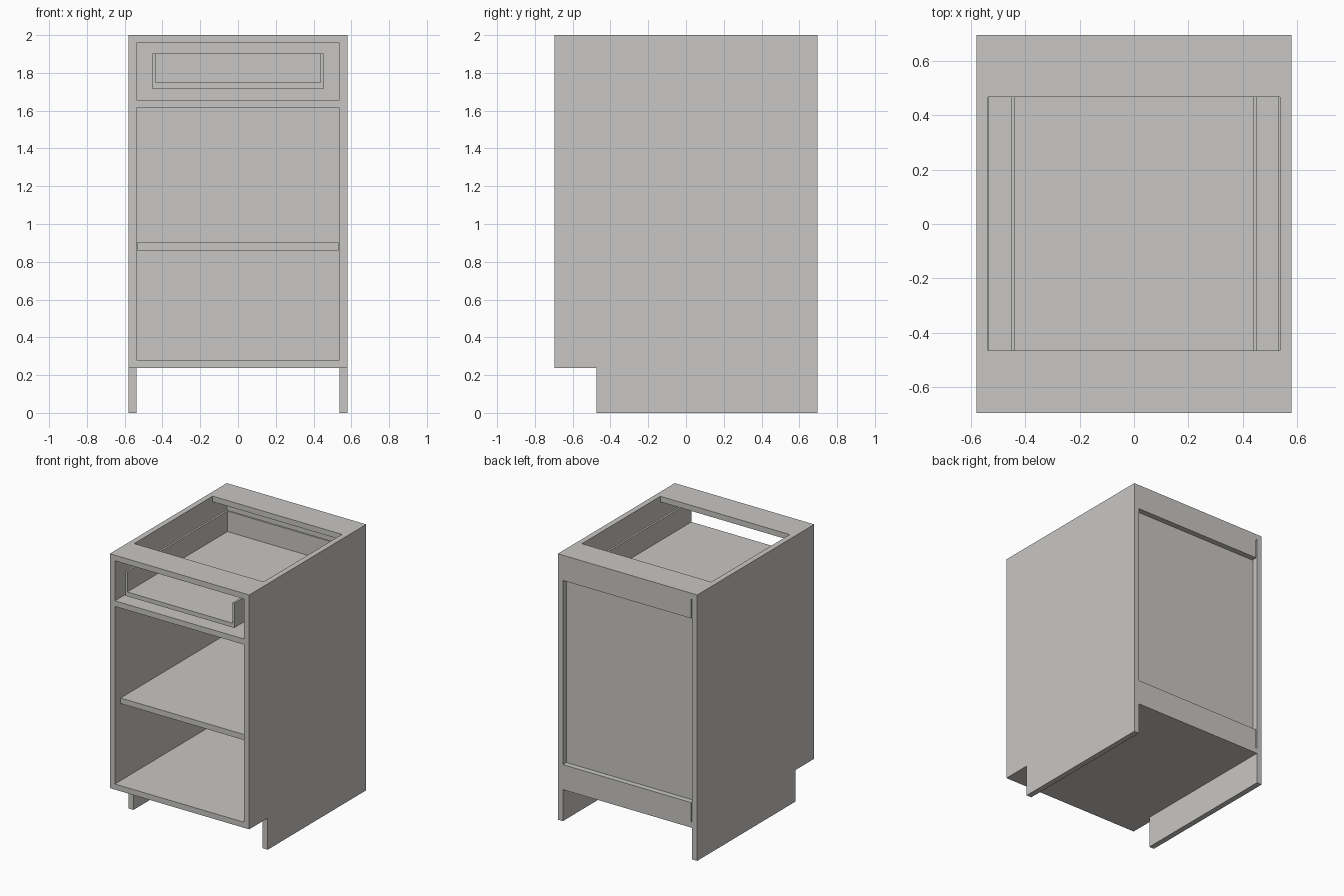
import bpy, bmesh

if "Cube" in bpy.data.objects:
    bpy.data.objects.remove(bpy.data.objects["Cube"])

# Overall dimensions
W, D, H = 0.58, 0.695, 2.0      # half width, half depth, height
T = 0.042                       # board thickness
KICK_Z, KICK_Y = 0.237, -0.475  # toe notch
IN = W - T                      # inner half width

grey = bpy.data.materials.new("light_grey_board")
grey.diffuse_color = (0.575, 0.567, 0.55, 1)
grey.use_nodes = True
grey.node_tree.nodes["Principled BSDF"].inputs["Base Color"].default_value = grey.diffuse_color


def finish(name, bm):
    bmesh.ops.recalc_face_normals(bm, faces=bm.faces)
    mesh = bpy.data.meshes.new(name)
    bm.to_mesh(mesh)
    bm.free()
    mesh.materials.append(grey)
    obj = bpy.data.objects.new(name, mesh)
    bpy.context.collection.objects.link(obj)
    return obj


def board(name, x, y, z):
    """Box between (min, max) pairs on each axis."""
    bm = bmesh.new()
    bmesh.ops.create_cube(bm, size=1)
    for v in bm.verts:
        v.co = [r[0] if c < 0 else r[1] for c, r in zip(v.co, (x, y, z))]
    return finish(name, bm)


def side_panel(name, x0, x1):
    """Side board with the toe notch cut from its profile."""
    profile = [(KICK_Y, 0), (D, 0), (D, H), (-D, H), (-D, KICK_Z), (KICK_Y, KICK_Z)]
    bm = bmesh.new()
    face = bm.faces.new([bm.verts.new((x0, y, z)) for y, z in profile])
    ext = bmesh.ops.extrude_face_region(bm, geom=[face])
    moved = [g for g in ext["geom"] if isinstance(g, bmesh.types.BMVert)]
    bmesh.ops.translate(bm, verts=moved, vec=(x1 - x0, 0, 0))
    return finish(name, bm)


# Carcass
side_panel("left_side", -W, -IN)
side_panel("right_side", IN, W)
board("bottom_panel", (-IN, IN), (-D, D), (KICK_Z, KICK_Z + T))
floor = KICK_Z + T

# Flat rails across the top and under the drawer
board("top_front_rail", (-IN, IN), (-D, -0.465), (H - T, H))
board("top_back_rail", (-IN, IN), (0.468, D), (H - T, H))
board("drawer_divider_rail", (-IN, IN), (-D, -0.465), (1.615, 1.657))

# Upright back rails and recessed back panel
GAP = 0.008
board("upper_back_rail", (-IN + GAP, IN), (D - T, D), (1.81, H - T))
board("lower_back_rail", (-IN + GAP, IN), (D - T, D), (floor, 0.425))
board("back_panel", (-IN, IN), (D - T - 0.014, D - T), (floor, H - T))

# Shelf
board("shelf", (-IN + 0.003, IN - 0.006), (-0.63, D - T - 0.014), (0.86, 0.902))

# Drawer box, open at the front
DX, DT = 0.453, 0.015
DB = 0.515
board("drawer_bottom", (-DX + DT, DX - DT), (-0.69, DB), (1.716, 1.748))
for label, s in (("left", -1), ("right", 1)):
    xs = sorted((s * DX, s * (DX - DT)))
    board("drawer_side_" + label, xs, (-0.69, DB), (1.716, 1.902))
board("drawer_back", (-DX + DT, DX - DT), (DB - DT, DB), (1.748, 1.902))
